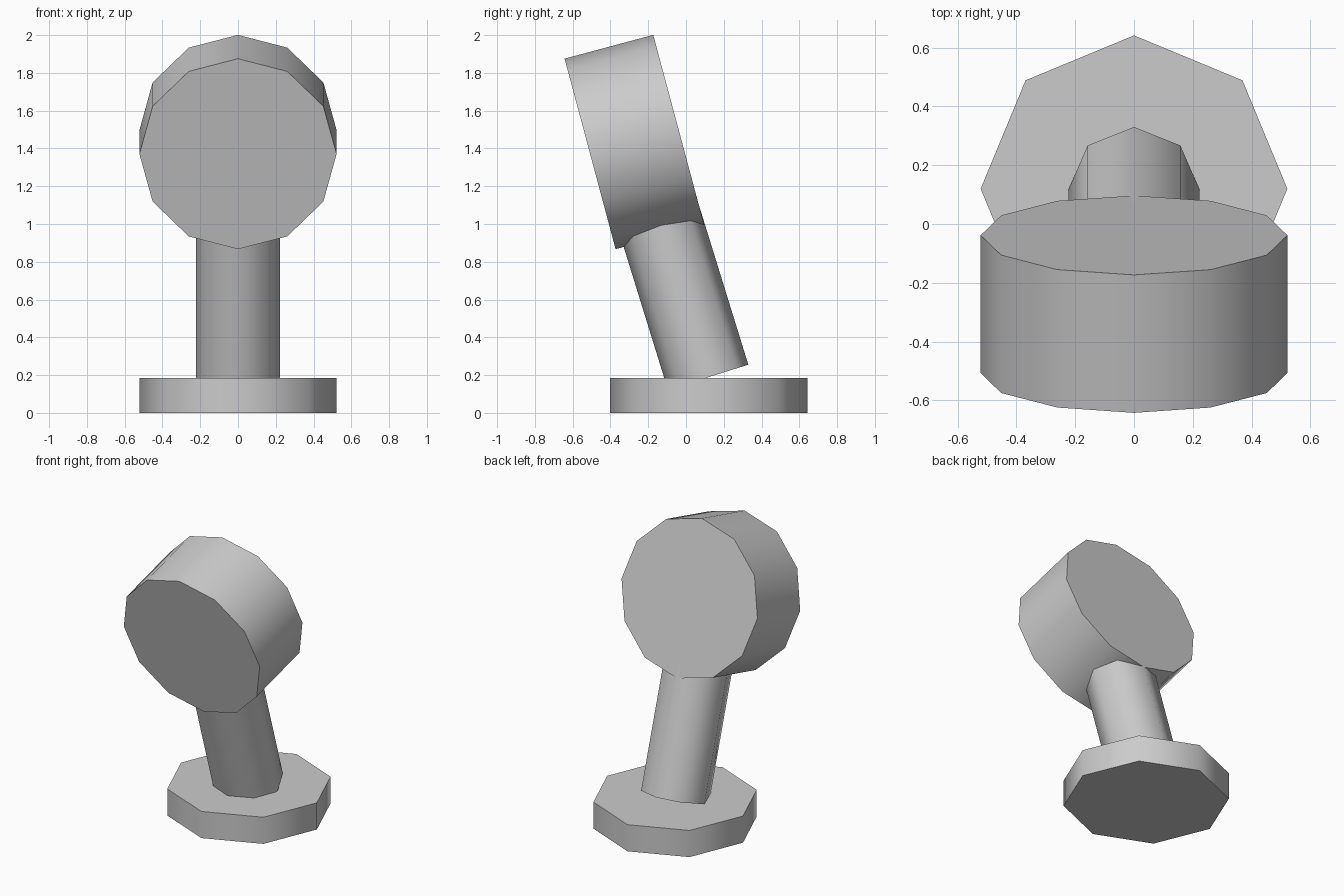
import bpy
from math import radians
from mathutils import Matrix, Vector

cube = bpy.data.objects.get("Cube")
if cube:
    bpy.data.objects.remove(cube, do_unlink=True)

# Single plain grey for every part
grey = bpy.data.materials.new("plain_grey")
grey.use_nodes = True
colour = (0.6, 0.6, 0.6, 1)
grey.diffuse_color = colour
grey.node_tree.nodes["Principled BSDF"].inputs["Base Color"].default_value = colour


def drum(name, sides, radius, length, centre, tilt):
    """Capped prism, tilted about x, with smooth sides and crisp caps."""
    bpy.ops.mesh.primitive_cylinder_add(
        vertices=sides, radius=radius, depth=length,
        location=centre, rotation=(radians(tilt), 0, 0))
    part = bpy.context.object
    part.name = part.data.name = name
    part.data.materials.append(grey)
    bpy.ops.object.shade_smooth_by_angle(angle=radians(60))
    return part


# Flat eight-sided foot
base_height = 0.185
drum("base", 8, 0.522, base_height, (0, 0.12, base_height / 2), 0)

# Leaning stem, sunk into the base and the head
stem_tilt, stem_length = 17.2, 1.0
stem_axis = Matrix.Rotation(radians(stem_tilt), 3, "X") @ Vector((0, 0, 1))
stem_foot = Vector((0, 0.117, 0.189))
drum("stem", 8, 0.223, stem_length, stem_foot + stem_axis * stem_length / 2, stem_tilt)

# Twelve-sided drum head facing forward and slightly down
drum("head", 12, 0.522, 0.486, (0, -0.273, 1.434), -75)
